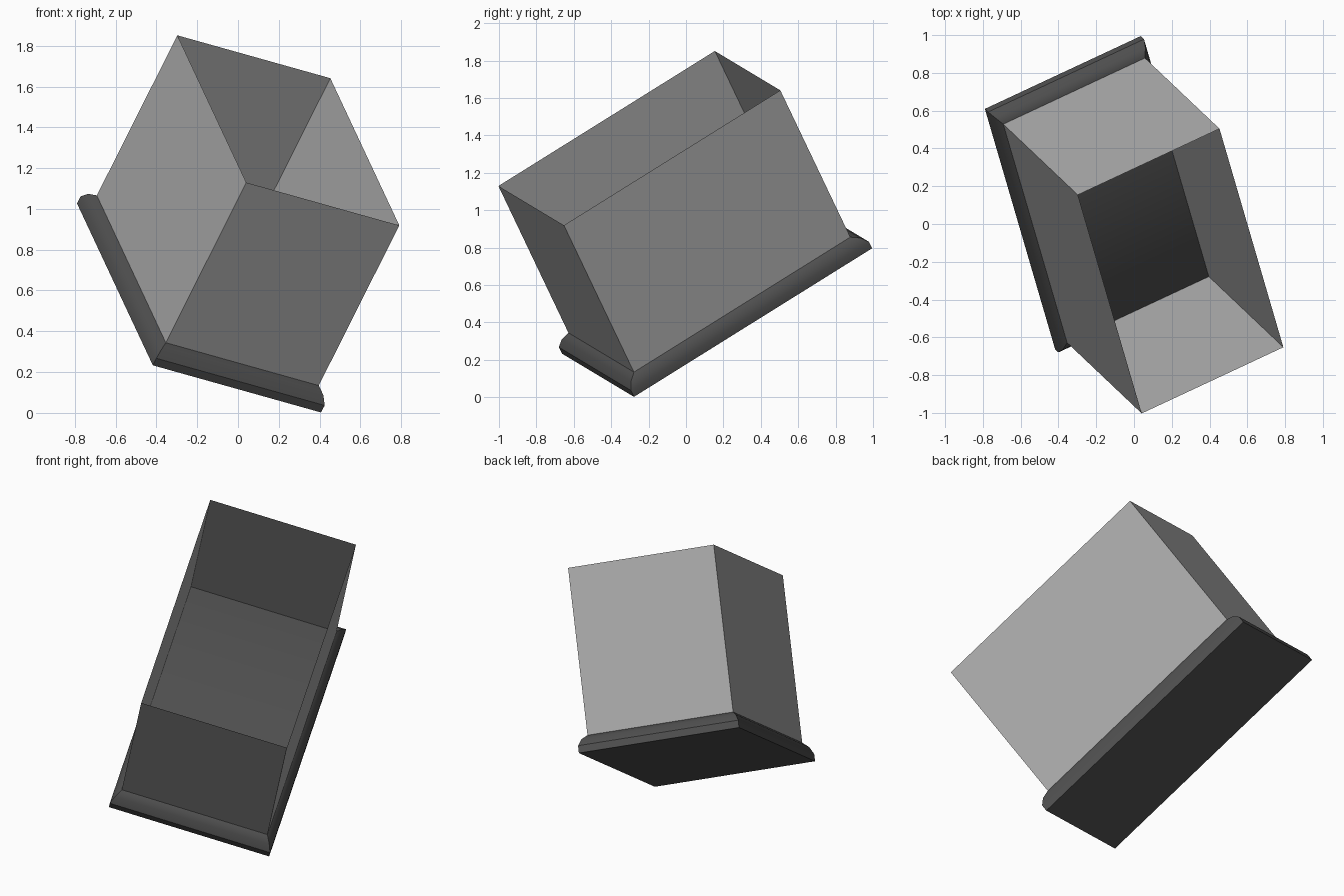
import bpy, bmesh
from mathutils import Matrix, Vector

if "Cube" in bpy.data.objects:
    bpy.data.objects.remove(bpy.data.objects["Cube"])

W, L, H = 0.854, 1.405, 0.955      # inner width, length and wall height

# Tilted frame shared by both parts, with its origin at the floor centre
u = Vector((0.878, 0.410, -0.246)).normalized()
v = Vector((-0.235, 0.826, 0.512))
v = (v - u * v.dot(u)).normalized()
w = u.cross(v)
frame = Matrix((u, v, w)).transposed().to_4x4()
frame.translation = (-0.148, 0.125, 0.600)


def material(name, value):
    m = bpy.data.materials.new(name)
    m.diffuse_color = (value, value, value, 1)
    m.use_nodes = True
    m.node_tree.nodes["Principled BSDF"].inputs["Base Color"].default_value = m.diffuse_color
    return m


def stacked_box(name, profile, mat, capped):
    """Rectangular rings (scale, height), from bottom to top, joined by sides."""
    bm = bmesh.new()
    rings = [[bm.verts.new((sx * W / 2 * s, sy * L / 2 * s, h))
              for sx, sy in ((-1, -1), (1, -1), (1, 1), (-1, 1))]
             for s, h in profile]
    for low, high in zip(rings, rings[1:]):
        for i in range(4):
            j = (i + 1) % 4
            bm.faces.new((low[i], low[j], high[j], high[i]))
    if capped:
        bm.faces.new(rings[0][::-1])
        bm.faces.new(rings[-1])
    mesh = bpy.data.meshes.new(name)
    bm.to_mesh(mesh)
    bm.free()
    mesh.materials.append(mat)
    ob = bpy.data.objects.new(name, mesh)
    ob.matrix_world = frame
    bpy.context.collection.objects.link(ob)
    return ob


# Open-topped thin walls
stacked_box("box_walls", [(1, 0), (1, H)], material("light grey", 0.40), False)

# Rounded base moulding, whose top is the floor of the box
base = stacked_box("base_moulding",
                   [(1.1, -0.104), (1.1, -0.062), (1.06, -0.024), (1.0, 0)],
                   material("dark grey", 0.08), True)
bpy.context.view_layer.objects.active = base
base.select_set(True)
bpy.ops.object.shade_smooth_by_angle(angle=0.6)
